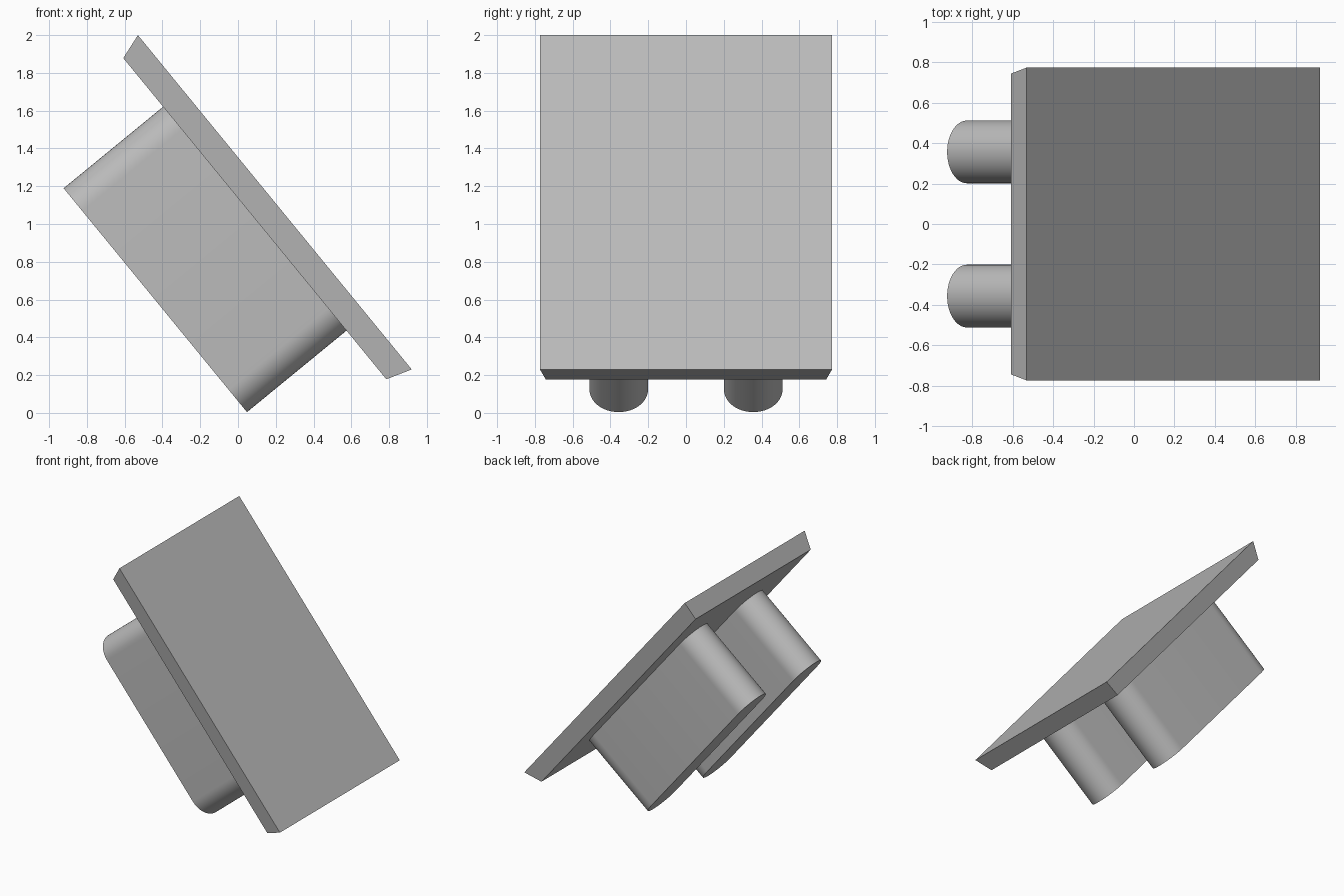
import bpy, bmesh, math
from mathutils import Matrix

if "Cube" in bpy.data.objects:
    bpy.data.objects.remove(bpy.data.objects["Cube"], do_unlink=True)

# Single neutral grey
grey = bpy.data.materials.new("light_grey")
grey.use_nodes = True
color = (0.5, 0.5, 0.5, 1)
grey.diffuse_color = color
grey.node_tree.nodes["Principled BSDF"].inputs["Base Color"].default_value = color

# Tilted frame: x runs down the slope, z points out of the plate
FRAME = Matrix.Translation((0.195, 0, 1.115)) @ Matrix.Rotation(math.atan2(0.774, 0.634), 4, 'Y')


def loft(name, top, bottom, z_top, z_bottom):
    """Closed solid between two outlines with equal point counts."""
    bm = bmesh.new()
    upper = [bm.verts.new((x, y, z_top)) for x, y in top]
    lower = [bm.verts.new((x, y, z_bottom)) for x, y in bottom]
    bm.faces.new(upper)
    bm.faces.new(lower[::-1])
    n = len(top)
    for i in range(n):
        j = (i + 1) % n
        bm.faces.new((upper[i], lower[i], lower[j], upper[j]))
    bm.transform(FRAME)
    bmesh.ops.recalc_face_normals(bm, faces=bm.faces)
    mesh = bpy.data.meshes.new(name)
    bm.to_mesh(mesh)
    bm.free()
    mesh.materials.append(grey)
    obj = bpy.data.objects.new(name, mesh)
    bpy.context.collection.objects.link(obj)
    return obj


def rectangle(a, b):
    return [(a, b), (-a, b), (-a, -b), (a, -b)]


def stadium(half_length, radius, y, steps=24):
    points = []
    for side in (1, -1):
        for i in range(steps + 1):
            t = math.pi * (i / steps - 0.5)
            points.append((side * (half_length - radius + radius * math.cos(t)),
                           y + side * radius * math.sin(t)))
    return points


# Cover plate with edges tapering toward the back
loft("plate", rectangle(1.144, 0.773), rectangle(1.099, 0.743), 0, -0.137)

# Two round-ended lugs under the plate
for name, side in (("front_lug", -1), ("back_lug", 1)):
    outline = stadium(0.766, 0.155, side * 0.356)
    lug = loft(name, outline, outline, -0.137, -0.818)
    bpy.ops.object.select_all(action='DESELECT')
    lug.select_set(True)
    bpy.context.view_layer.objects.active = lug
    bpy.ops.object.shade_smooth_by_angle(angle=math.radians(35))
